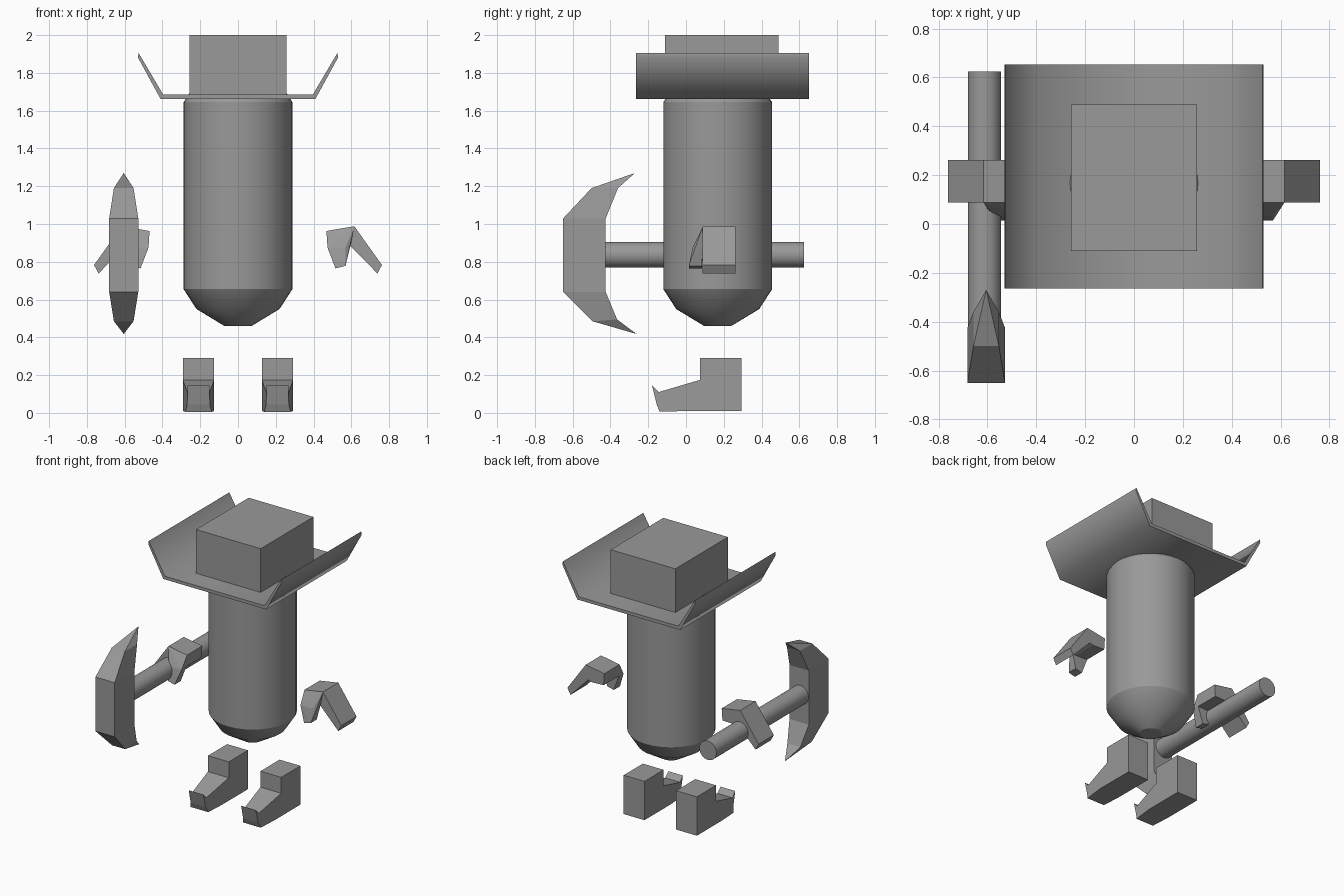
import bpy, bmesh, math

if "Cube" in bpy.data.objects:
    bpy.data.objects.remove(bpy.data.objects["Cube"])

mat = bpy.data.materials.new("grey")
mat.diffuse_color = (0.32, 0.32, 0.32, 1)
mat.use_nodes = True
mat.node_tree.nodes["Principled BSDF"].inputs["Base Color"].default_value = mat.diffuse_color


def finish(name, bm, smooth=None):
    bmesh.ops.remove_doubles(bm, verts=bm.verts, dist=1e-5)
    bmesh.ops.recalc_face_normals(bm, faces=bm.faces)
    me = bpy.data.meshes.new(name)
    bm.to_mesh(me)
    bm.free()
    me.materials.append(mat)
    ob = bpy.data.objects.new(name, me)
    bpy.context.collection.objects.link(ob)
    if smooth:
        bpy.ops.object.select_all(action='DESELECT')
        ob.select_set(True)
        bpy.context.view_layer.objects.active = ob
        bpy.ops.object.shade_smooth_by_angle(angle=math.radians(smooth))
    return ob


def loft(bm, rings):
    """Skin closed rings of equal length and cap both ends."""
    vs = [[bm.verts.new(p) for p in r] for r in rings]
    n = len(vs[0])
    for a, b in zip(vs, vs[1:]):
        for i in range(n):
            j = (i + 1) % n
            bm.faces.new((a[i], a[j], b[j], b[i]))
    bm.faces.new(vs[0])
    bm.faces.new(vs[-1])


def mirror_x(ob):
    ob.modifiers.new("other_side", 'MIRROR').use_axis[0] = True


# Capsule-like body: the lower profile is mirrored for the top
lower = [(0.072, 0.46), (0.22, 0.55), (0.288, 0.655)]
profile = lower + [(r, 2.30 - z) for r, z in reversed(lower)]
N = 32
bm = bmesh.new()
loft(bm, [[(r * math.cos(2 * math.pi * i / N), 0.168 + r * math.sin(2 * math.pi * i / N), z)
           for i in range(N)] for r, z in profile])
finish("body", bm, 30)

# Hat brim with turned-up sides
half = [(0.41, 1.662), (0.53, 1.882), (0.526, 1.905), (0.396, 1.685)]
section = half + [(-x, z) for x, z in reversed(half)]
bm = bmesh.new()
loft(bm, [[(x, y, z) for x, z in section] for y in (-0.265, 0.652)])
finish("hat_brim", bm, 62)

# Hat crown
bm = bmesh.new()
loft(bm, [[(x, y, z) for x, y in ((-0.258, -0.11), (0.258, -0.11), (0.258, 0.49), (-0.258, 0.49))]
          for z in (1.68, 2.0)])
finish("hat_crown", bm)

# Pick handle
bm = bmesh.new()
loft(bm, [[(-0.612 + 0.068 * math.cos(2 * math.pi * i / N), y, 0.837 + 0.068 * math.sin(2 * math.pi * i / N))
           for i in range(N)] for y in (-0.43, 0.625)])
finish("pick_handle", bm, 30)

# Pick head: outer y, inner y, outer z, inner z, half width, running tip to tip
bm = bmesh.new()
rows = [(-0.27, -0.27, 1.27, 1.27, 0), (-0.50, -0.36, 1.19, 1.19, 0.052),
        (-0.65, -0.425, 1.03, 1.03, 0.077), (-0.65, -0.425, 0.64, 0.64, 0.077),
        (-0.495, -0.365, 0.485, 0.495, 0.052), (-0.262, -0.262, 0.418, 0.418, 0)]
cx = -0.605
rings = [[bm.verts.new(p) for p in ((cx - w, yo, zo), (cx + w, yo, zo), (cx + w, yi, zi), (cx - w, yi, zi))]
         if w else [bm.verts.new((cx, yo, zo))] for yo, yi, zo, zi, w in rows]
for a, b in zip(rings, rings[1:]):
    for i in range(4):
        j = (i + 1) % 4
        if len(a) == 1:
            bm.faces.new((a[0], b[i], b[j]))
        elif len(b) == 1:
            bm.faces.new((a[i], a[j], b[0]))
        else:
            bm.faces.new((a[i], a[j], b[j], b[i]))
finish("pick_head", bm)

# Boots with narrowed, upturned toes: y, z, half width
boot = [(0.075, 0.29, 0.083), (0.293, 0.29, 0.083), (0.293, 0.01, 0.083), (0.0, 0.01, 0.083),
        (-0.14, 0.006, 0.07), (-0.155, 0.045, 0.06), (-0.18, 0.145, 0.058),
        (-0.145, 0.11, 0.06), (0.075, 0.175, 0.083)]
bm = bmesh.new()
loft(bm, [[(0.209 + s * w, y, z) for y, z, w in boot] for s in (-1, 1)])
mirror_x(finish("boots", bm))

# Hands: bent fingers
palm = [(0.468, 0.963), (0.616, 0.988), (0.762, 0.783), (0.738, 0.738), (0.595, 0.884), (0.569, 0.875), (0.474, 0.878)]
bm = bmesh.new()
loft(bm, [[(x, y, z) for x, z in palm] for y in (0.088, 0.262)])
mirror_x(finish("hand_fingers", bm))

# Hands: thumb reaching forward and down
bm = bmesh.new()
for p in ((0.468, 0.088, 0.963), (0.616, 0.088, 0.985), (0.595, 0.088, 0.884), (0.474, 0.088, 0.878),
          (0.474, 0.035, 0.875), (0.569, 0.035, 0.875), (0.516, 0.015, 0.765), (0.569, 0.015, 0.778),
          (0.516, 0.085, 0.765), (0.569, 0.085, 0.778)):
    bm.verts.new(p)
bmesh.ops.convex_hull(bm, input=bm.verts)
mirror_x(finish("hand_thumb", bm))
